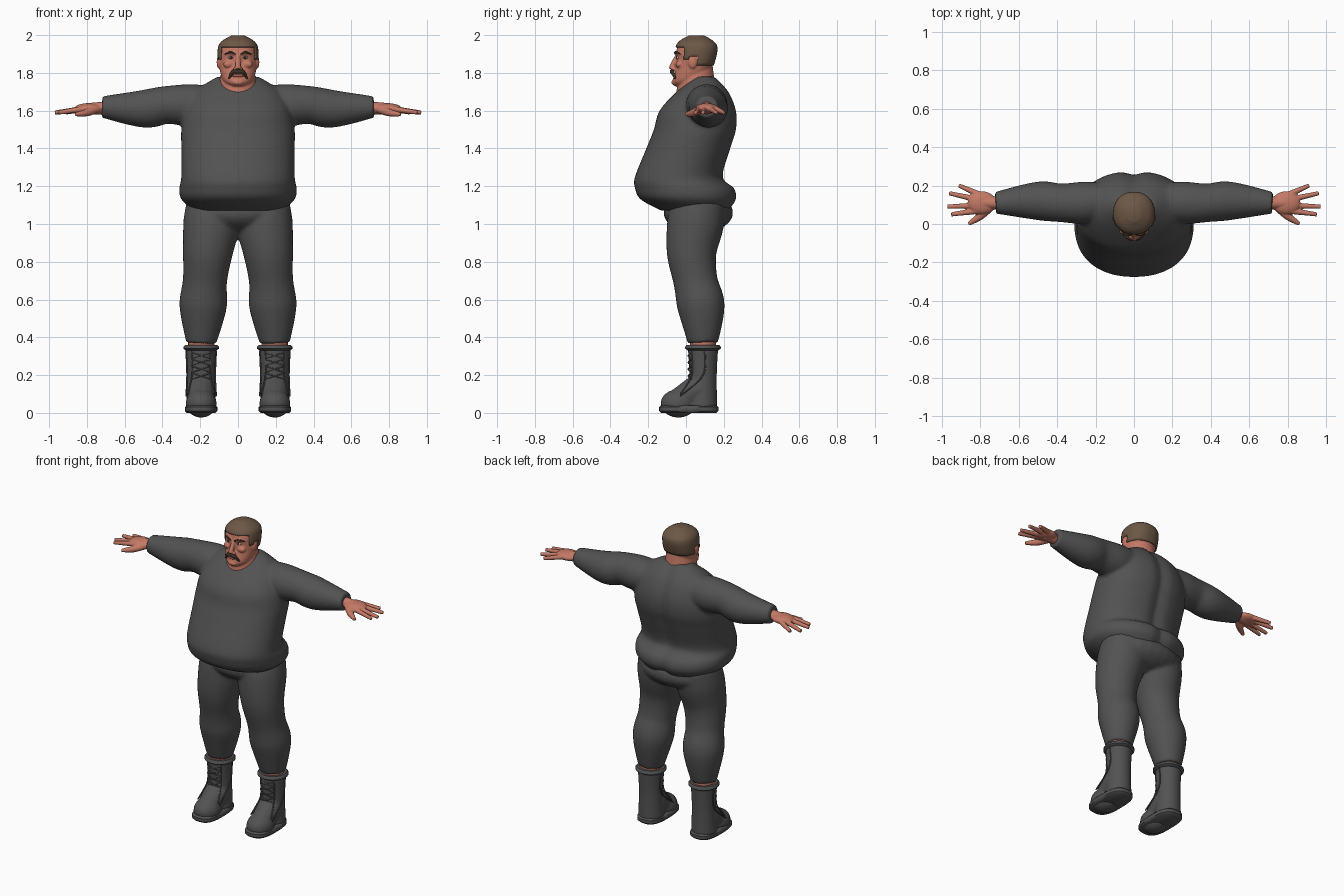
import bpy, bmesh, math
from mathutils import Vector

cube = bpy.data.objects.get("Cube")
if cube:
    bpy.data.objects.remove(cube)


def material(name, *rgb):
    mat = bpy.data.materials.new(name)
    mat.use_nodes = True
    mat.diffuse_color = (*rgb, 1)
    shader = mat.node_tree.nodes["Principled BSDF"]
    shader.inputs["Base Color"].default_value = (*rgb, 1)
    shader.inputs["Roughness"].default_value = 0.8
    return mat


CLOTH = material("charcoal cloth", 0.085, 0.085, 0.085)
SKIN = material("skin", 0.55, 0.19, 0.13)
HAIR = material("brown hair", 0.15, 0.095, 0.06)
DARK = material("dark brown", 0.045, 0.03, 0.02)
WHITE = material("eye white", 0.55, 0.5, 0.46)
LIP = material("lip", 0.38, 0.1, 0.08)


def smooth_rows(rows, steps=6):
    """Catmull-Rom interpolation between rows of numbers."""
    result = []
    last = len(rows) - 1
    for i in range(last):
        before, start, end, after = (rows[min(max(i + j, 0), last)] for j in (-1, 0, 1, 2))
        for step in range(steps):
            t = step / steps
            result.append([
                q + t / 2 * (r - p + t * (2 * p - 5 * q + 4 * r - s + t * (3 * (q - r) + s - p)))
                for p, q, r, s in zip(before, start, end, after)])
    return result + [rows[last]]


def ring(z, width, front, back, x=0, power=2, sides=48):
    """Level superellipse section, given its half width and its front and back."""
    points = []
    for i in range(sides):
        angle = math.tau * i / sides
        c, s = math.cos(angle), math.sin(angle)
        across = math.copysign(abs(c) ** (2 / power), c)
        along = math.copysign(abs(s) ** (2 / power), s)
        points.append(Vector((x + width * across, (front + back + (back - front) * along) / 2, z)))
    return points


def body(rows, power=2.2, sides=64):
    return [ring(*row, power=power, sides=sides) for row in smooth_rows(rows)]


def tube(*points, sides=16):
    """Round tube through points of (x, y, z, radius)."""
    rows = smooth_rows(points)
    last = len(rows) - 1
    rings = []
    for i, (x, y, z, radius) in enumerate(rows):
        ahead, behind = Vector(rows[min(i + 1, last)][:3]), Vector(rows[max(i - 1, 0)][:3])
        heading = ahead - behind
        side = heading.cross(Vector((0.3, 0.9, -0.5))).normalized()
        up = heading.cross(side).normalized()
        angles = [math.tau * j / sides for j in range(sides)]
        rings.append([Vector((x, y, z)) + radius * (side * math.cos(a) + up * math.sin(a)) for a in angles])
    return rings


def blob(x, y, z, width, depth, height, levels=12):
    """Ellipsoid."""
    rings = []
    for i in range(levels + 1):
        angle = math.pi * (i / levels - 0.5) * 0.96
        scale = math.cos(angle)
        rings.append(ring(z + height * math.sin(angle), width * scale,
                          y - depth * scale, y + depth * scale, x, sides=24))
    return rings


def flip(rings, side=-1):
    return [[Vector((side * p.x, p.y, p.z)) for p in section] for section in rings]


def both(*lofts):
    return [flip(loft, side) for loft in lofts for side in (1, -1)]


def part(name, mat, lofts, voxel=0, relax=4, keep=None, thickness=0):
    """Make one object from lofted rings, optionally fused into one skin."""
    bm = bmesh.new()
    for rings in lofts:
        loops = [[bm.verts.new(p) for p in section] for section in rings]
        for low, high in zip(loops, loops[1:]):
            for i in range(len(low)):
                bm.faces.new((low[i - 1], low[i], high[i], high[i - 1]))
        bm.faces.new(loops[0])
        bm.faces.new(loops[-1])
    bmesh.ops.recalc_face_normals(bm, faces=bm.faces)
    if keep:
        trimmed = [face for face in bm.faces if not keep(face.calc_center_median())]
        bmesh.ops.delete(bm, geom=trimmed, context="FACES")
    mesh = bpy.data.meshes.new(name)
    bm.to_mesh(mesh)
    bm.free()
    mesh.shade_smooth()
    mesh.set_sharp_from_angle(angle=math.radians(45))
    mesh.materials.append(mat)
    obj = bpy.data.objects.new(name, mesh)
    bpy.context.collection.objects.link(obj)
    if thickness:
        obj.modifiers.new("thickness", "SOLIDIFY").thickness = thickness
    if voxel:
        fuse = obj.modifiers.new("fuse", "REMESH")
        fuse.mode, fuse.voxel_size, fuse.use_smooth_shade = "VOXEL", voxel, True
        obj.modifiers.new("relax", "SMOOTH").iterations = relax


# Shirt: big belly, spine groove and sleeves
torso = body([(1.07, .23, -.13, .23), (1.13, .3, -.24, .27), (1.19, .31, -.27, .26), (1.25, .3, -.27, .2),
              (1.4, .3, -.21, .24), (1.5, .3, -.17, .27), (1.6, .28, -.14, .27), (1.7, .23, -.05, .23),
              (1.78, .11, .04, .16)])
for section in torso:
    for point in section:
        if point.y > 0.1:
            point.y -= 0.02 * math.exp(-(point.x / 0.04) ** 2)
sleeve = tube((.1, .12, 1.64, .09), (.25, .11, 1.63, .11), (.38, .11, 1.63, .1), (.5, .12, 1.61, .1),
              (.72, .11, 1.62, .057), sides=32)
part("shirt", CLOTH, [torso] + both(sleeve), voxel=0.011)

# Trousers: two legs joined by the hips
leg = tube((.195, .09, .37, .08), (.185, .08, .56, .125), (.175, .05, .7, .117), (.16, .03, .85, .132),
           (.14, .05, 1, .15), (.13, .07, 1.12, .14), sides=32)
hips = blob(0, .065, 1.06, .27, .185, .11)
part("trousers", CLOTH, [hips] + both(leg), voxel=0.011)

# Boots: shaft and rounded foot, with sole, cuff, laces and seams as trim
mid = 0.195
shaft = tube((mid, .085, .03, .08), (mid, .09, .2, .073), (mid, .09, .34, .08), sides=32)
toe = blob(mid, -.04, .05, .082, .095, .075)
instep = tube((mid, -.06, .05, .065), (mid, .07, .13, .08))
sole = [ring(z, .086 - inset, inset - .142, .172 - inset, mid, power=2.8)
        for z, inset in ((0, .01), (.01, 0), (.03, 0), (.04, .01))]
cuff = [ring(z, size, .09 - size, .09 + size, mid)
        for z, size in ((.33, .08), (.34, .094), (.35, .094), (.36, .085))]
trim = [sole, cuff]
for side in (1, -1):
    for step in range(4):
        z = 0.18 + 0.036 * step
        trim.append(tube((mid - side * .05, .03, z, .004), (mid, .012, z + .015, .004),
                         (mid + side * .05, .03, z + .03, .004), sides=6))
    trim.append(tube((mid + side * .05, .03, .33, .004), (mid + side * .05, .03, .2, .004),
                     (mid + side * .07, -.03, .1, .004), sides=6))
    trim.append(tube((mid + side * .08, .1, .33, .004), (mid + side * .075, .09, .2, .004),
                     (mid + side * .08, -.03, .09, .004), sides=6))
ankle = tube((mid, .09, .32, .07), (mid, .09, .4, .07))

# Hands: palm, thumb and spread fingers
wrist = tube((.69, .11, 1.615, .035), (.8, .11, 1.61, .03))
palm = blob(.79, .11, 1.612, .075, .06, .028)
thumb = tube((.74, .09, 1.61, .02), (.8, .04, 1.59, .02), (.86, 0, 1.58, .01))
fingers = []
for i, (x, y) in enumerate(((.95, .05), (.97, .09), (.96, .16), (.91, .2))):
    fingers.append(tube((.8, .07 + .027 * i, 1.612, .017), (x, y, 1.59, .011)))

for label, side in (("left", 1), ("right", -1)):
    def place(*lofts):
        return [flip(loft, side) for loft in lofts]

    part(label + "_boot", CLOTH, place(shaft, toe, instep), voxel=0.007)
    part(label + "_boot_trim", CLOTH, place(*trim))
    part(label + "_ankle", SKIN, place(ankle))
    part(label + "_hand", SKIN, place(wrist, palm, thumb, *fingers), voxel=0.004, relax=3)

# Head: skull, neck and features fused into one skin
skull = [(1.73, .04, -.06, .05), (1.76, .08, -.07, .1), (1.84, .1, -.05, .14), (1.92, .1, -.05, .16),
         (1.96, .08, -.03, .14), (1.99, .03, .02, .09)]
neck = tube((0, .055, 1.66, .11), (0, .055, 1.74, .1), (0, .06, 1.85, .08), sides=32)
nose = tube((0, -.045, 1.895, .01), (0, -.07, 1.84, .015), (0, -.075, 1.82, .016))
chin = blob(0, -.062, 1.75, .03, .015, .016)
nostril = blob(.015, -.065, 1.82, .011, .013, .01)
ear = blob(.1, .035, 1.857, .013, .024, .035)
brow = tube((.01, -.05, 1.9, .009), (.04, -.043, 1.905, .01), (.07, -.02, 1.9, .008))
cheek = blob(.05, -.035, 1.845, .028, .02, .02)
part("head", SKIN, [body(skull), neck, nose, chin] + both(nostril, ear, brow, cheek), voxel=0.005, relax=2)


# Hair cap, trimmed along the forehead, sideburns and nape
def hairline(centre):
    if centre.y < -0.012:
        return centre.z > 1.938
    if centre.y < 0.015:
        return centre.z > 1.868
    return centre.z > (1.892 if centre.y < 0.062 else 1.838)


GROW = 0.007
cap = [(z + GROW * (z > 1.9), width + GROW, front - GROW, back + GROW) for z, width, front, back in skull]
part("hair", HAIR, [body(cap)], keep=hairline, thickness=GROW)

# Face details
moustache = tube((0, -.075, 1.806, .01), (.025, -.073, 1.805, .011), (.05, -.055, 1.77, .005))
eyebrow = tube((.014, -.058, 1.9, .004), (.04, -.054, 1.91, .006), (.07, -.03, 1.9, .003))
part("moustache", DARK, both(moustache))
part("lips", LIP, [blob(0, -.06, 1.784, .03, .012, .008)])
part("eyebrows", DARK, both(eyebrow))
part("eyes", WHITE, both(blob(.037, -.041, 1.881, .015, .01, .008)))
part("irises", DARK, both(blob(.037, -.049, 1.881, .007, .004, .007)))
